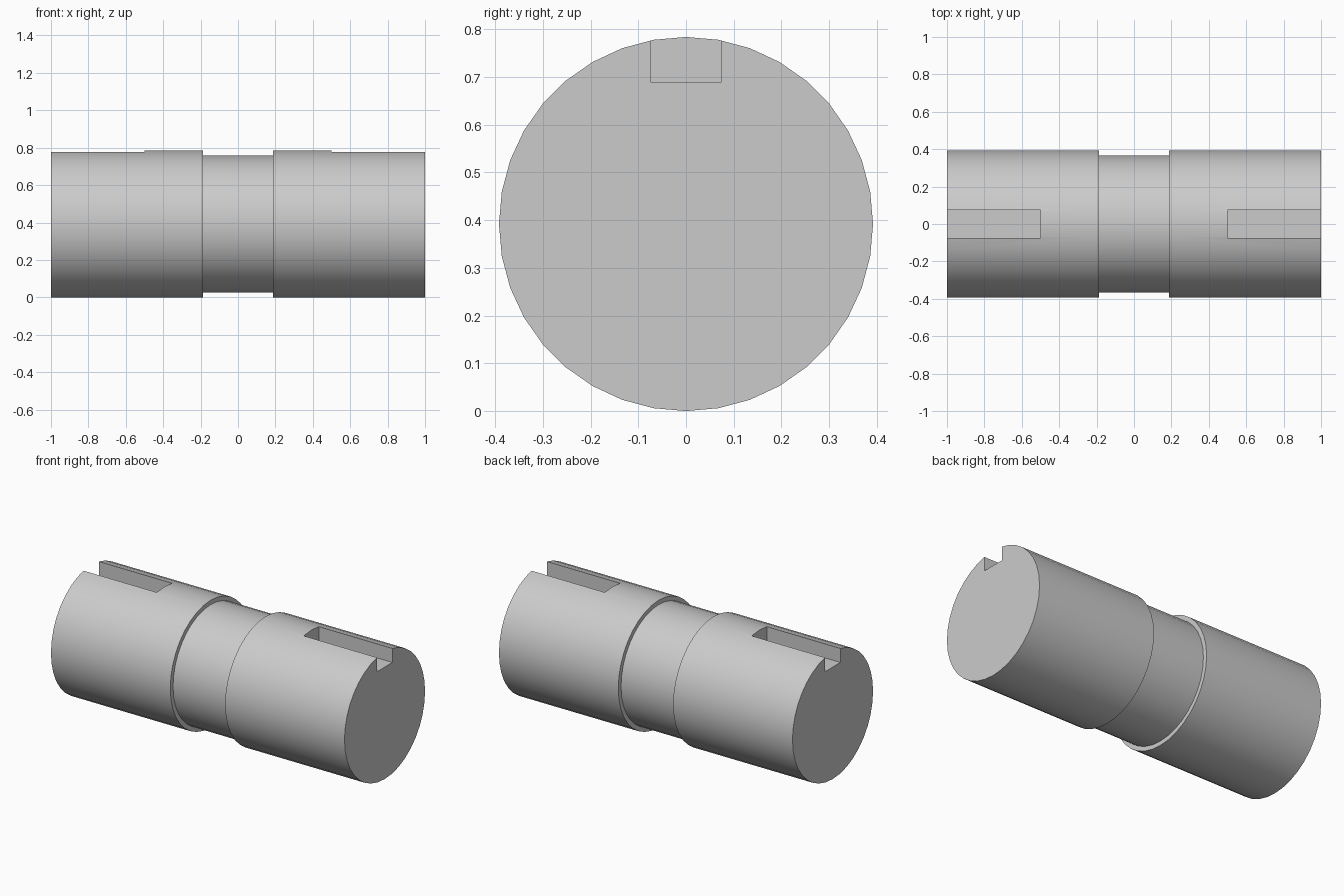
import bpy
import bmesh
import math
from mathutils import Matrix, Vector

cube = bpy.data.objects.get("Cube")
if cube:
    bpy.data.objects.remove(cube, do_unlink=True)

RADIUS, NECK_RADIUS = 0.392, 0.365
NECK_HALF, HALF_LENGTH = 0.187, 1.0
KEY_START, KEY_HALF_WIDTH, KEY_FLOOR = 0.5, 0.074, 0.69
SIDES = 36

# Steel colour
steel = bpy.data.materials.new("steel_grey")
steel.use_nodes = True
colour = (0.6, 0.6, 0.6, 1)
steel.diffuse_color = colour
steel.node_tree.nodes["Principled BSDF"].inputs["Base Color"].default_value = colour


def make_object(name, bm):
    bmesh.ops.recalc_face_normals(bm, faces=bm.faces)
    mesh = bpy.data.meshes.new(name)
    bm.to_mesh(mesh)
    bm.free()
    mesh.materials.append(steel)
    obj = bpy.data.objects.new(name, mesh)
    bpy.context.collection.objects.link(obj)
    return obj


# Shaft: a stepped profile turned around the x axis
profile = [(-HALF_LENGTH, RADIUS), (-NECK_HALF, RADIUS),
           (-NECK_HALF, NECK_RADIUS), (NECK_HALF, NECK_RADIUS),
           (NECK_HALF, RADIUS), (HALF_LENGTH, RADIUS)]
bm = bmesh.new()
rings = []
for x, r in profile:
    angles = [math.tau * i / SIDES for i in range(SIDES)]
    rings.append([bm.verts.new((x, r * math.cos(a), RADIUS + r * math.sin(a)))
                  for a in angles])
for a, b in zip(rings, rings[1:]):
    for i in range(SIDES):
        j = (i + 1) % SIDES
        bm.faces.new((a[i], a[j], b[j], b[i]))
bm.faces.new(rings[0])
bm.faces.new(rings[-1])
shaft = make_object("shaft", bm)

# Keyways: an open-ended slot cut into the top at each end
for side, label in ((1, "left"), (-1, "right")):
    bm = bmesh.new()
    size = Vector((HALF_LENGTH, 2 * KEY_HALF_WIDTH, 0.4))
    centre = Vector((side * (KEY_START + size.x / 2), 0, KEY_FLOOR + size.z / 2))
    bmesh.ops.create_cube(bm, size=1, matrix=Matrix.Translation(centre) @ Matrix.Diagonal(size.to_4d()))
    cutter = make_object(label + "_keyway_cutter", bm)
    cutter.hide_render = True
    cutter.hide_set(True)
    cut = shaft.modifiers.new(label + "_keyway", "BOOLEAN")
    cut.operation = "DIFFERENCE"
    cut.solver = "EXACT"
    cut.object = cutter

# Apply the cuts, drop the cutters and smooth the turned surfaces
bpy.ops.object.select_all(action="DESELECT")
shaft.select_set(True)
bpy.context.view_layer.objects.active = shaft
for modifier in list(shaft.modifiers):
    cutter = modifier.object
    bpy.ops.object.modifier_apply(modifier=modifier.name)
    bpy.data.objects.remove(cutter, do_unlink=True)
bpy.ops.object.shade_smooth_by_angle(angle=math.radians(30))
